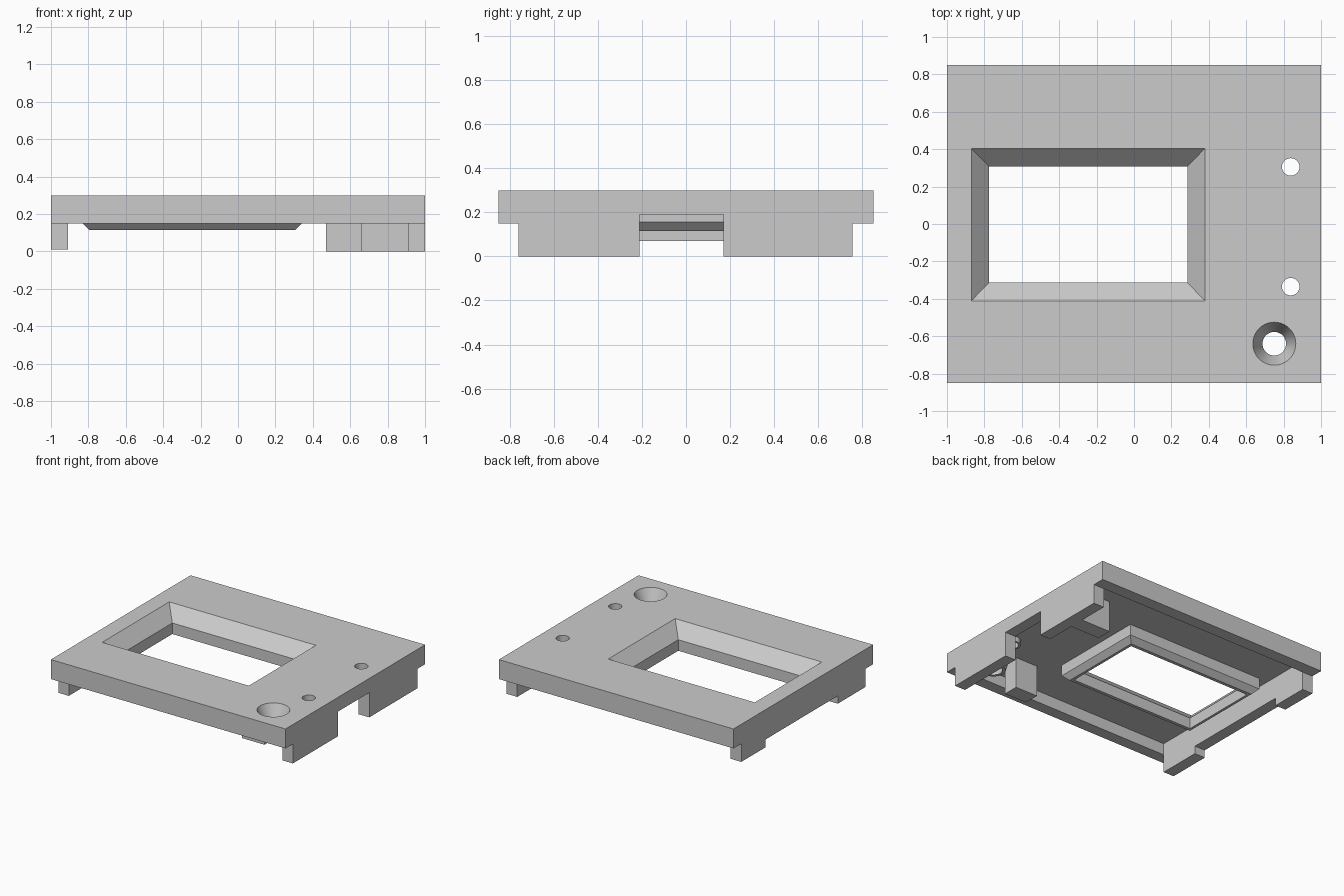
import bpy
import bmesh
from math import cos, sin, tau

cube = bpy.data.objects.get("Cube")
if cube:
    bpy.data.objects.remove(cube, do_unlink=True)

grey = bpy.data.materials.new("plain_grey")
grey.use_nodes = True
COLOUR = (0.6, 0.6, 0.6, 1)
grey.diffuse_color = COLOUR
grey.node_tree.nodes["Principled BSDF"].inputs["Base Color"].default_value = COLOUR


def loft(name, rings):
    """Closed solid through rings of matching points, listed bottom to top."""
    bm = bmesh.new()
    loops = [[bm.verts.new(p) for p in ring] for ring in rings]
    n = len(loops[0])
    for low, high in zip(loops, loops[1:]):
        for i in range(n):
            j = (i + 1) % n
            bm.faces.new((low[i], low[j], high[j], high[i]))
    bm.faces.new(loops[0][::-1])
    bm.faces.new(loops[-1])
    bmesh.ops.recalc_face_normals(bm, faces=bm.faces)
    mesh = bpy.data.meshes.new(name)
    bm.to_mesh(mesh)
    bm.free()
    mesh.materials.append(grey)
    obj = bpy.data.objects.new(name, mesh)
    bpy.context.collection.objects.link(obj)
    return obj


def rect(x0, x1, y0, y1, z):
    return [(x0, y0, z), (x1, y0, z), (x1, y1, z), (x0, y1, z)]


def box(name, x0, x1, y0, y1, z0, z1):
    return loft(name, [rect(x0, x1, y0, y1, z) for z in (z0, z1)])


def turned(name, cx, cy, steps, sides=40):
    """Round solid from (radius, height) steps."""
    angles = [tau * i / sides for i in range(sides)]
    return loft(name, [[(cx + r * cos(a), cy + r * sin(a), z) for a in angles]
                       for r, z in steps])


def framed(name, steps):
    """Rectangular solid around the window centre from (half x, half y, height)."""
    cx, cy = -0.245, -0.003
    return loft(name, [rect(cx - w, cx + w, cy - d, cy + d, z) for w, d, z in steps])


def combine(body, tool, operation):
    mod = body.modifiers.new(operation, "BOOLEAN")
    mod.operation = operation
    mod.solver = "EXACT"
    mod.object = tool
    bpy.context.view_layer.objects.active = body
    bpy.ops.object.modifier_apply(modifier=mod.name)
    bpy.data.objects.remove(tool, do_unlink=True)


BACK, FRONT, INNER, CEILING = 0.755, -0.76, 0.91, 0.24
SCREW = (0.75, -0.64)
PINS = [(0.838, 0.305), (0.838, -0.335)]

# Panel with side rails and feet
panel = box("panel", -1, 1, -0.85, 0.85, 0.15, 0.3)
additions = [
    box("right_rail", INNER, 1, FRONT, BACK, 0, 0.2),
    box("left_rail", -1, -INNER, FRONT, BACK, 0.07, 0.2),
    box("left_front_foot", -1, -INNER, FRONT, -0.42, 0.01, 0.2),
    box("left_back_foot", -1, -INNER, 0.46, BACK, 0.01, 0.2),
]
for part in additions:
    combine(panel, part, "UNION")

# Hollow underside
combine(panel, box("pocket", -INNER, INNER, FRONT, BACK, -0.1, CEILING), "DIFFERENCE")

# Window surround, screw boss, pin sleeves and support blocks
combine(panel, framed("window_surround", [(0.55, 0.335, 0.115), (0.59, 0.375, 0.155),
                                          (0.59, 0.375, 0.27)]), "UNION")
combine(panel, turned("screw_boss", *SCREW, [(0.085, 0.165), (0.115, 0.27)]), "UNION")
for x, y in PINS:
    combine(panel, turned("pin_sleeve", x, y, [(0.062, 0.2), (0.062, 0.27)], 24), "UNION")
combine(panel, box("front_block", 0.47, 0.66, -0.62, -0.5, 0, 0.27), "UNION")
combine(panel, box("back_block", 0.66, 0.95, 0.4, 0.52, 0, 0.27), "UNION")

# Bevelled window opening, holes and the cable notch
combine(panel, framed("window_cut", [(0.53, 0.31, 0), (0.53, 0.31, 0.2),
                                     (0.625, 0.408, 0.3), (0.625, 0.408, 0.4)]), "DIFFERENCE")
combine(panel, turned("screw_cut", *SCREW, [(0.063, 0.05), (0.063, 0.18),
                                            (0.115, 0.3), (0.115, 0.4)]), "DIFFERENCE")
for x, y in PINS:
    combine(panel, turned("pin_cut", x, y, [(0.047, 0.1), (0.047, 0.4)], 24), "DIFFERENCE")
combine(panel, box("notch_cut", 0.9, 1.1, -0.21, 0.17, -0.1, 0.19), "DIFFERENCE")

panel.select_set(True)
bpy.ops.object.shade_smooth_by_angle(angle=0.4)
